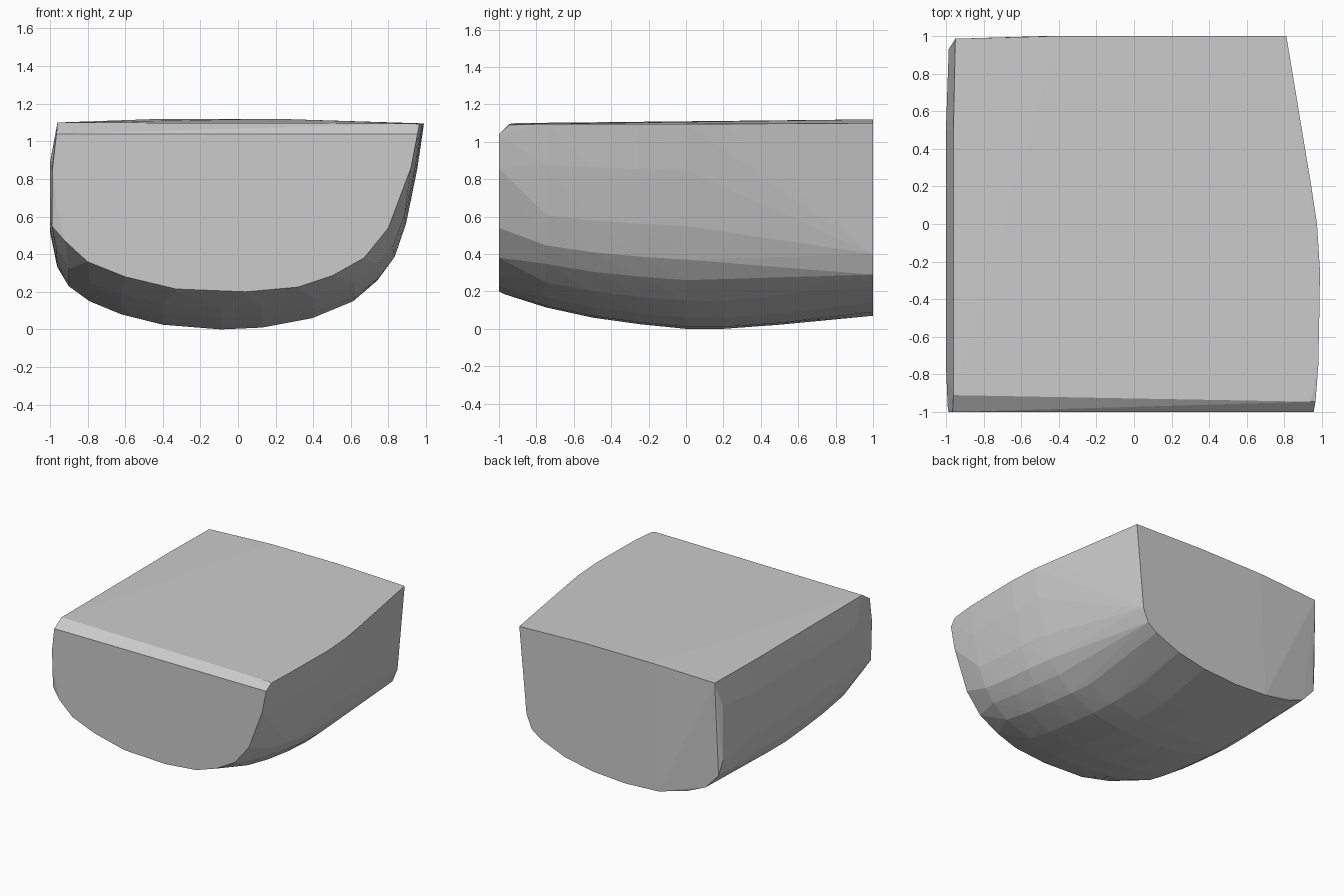
import bpy, bmesh

# Fullest cross-section of the rounded body (x, z), left rim to right rim
PROFILE = [(-0.96, 1.10), (-1.0, 0.86), (-1.0, 0.52), (-0.965, 0.35), (-0.90, 0.23),
           (-0.79, 0.15), (-0.62, 0.08), (-0.40, 0.025), (-0.09, 0.0), (0.13, 0.01),
           (0.40, 0.06), (0.62, 0.15), (0.75, 0.26), (0.83, 0.37), (0.89, 0.55),
           (0.95, 0.85), (0.985, 1.095)]

# Flat front face and flat back face outlines (x, z)
FRONT = [(-0.965, 1.04), (-0.985, 0.86), (-0.97, 0.67), (-0.92, 0.47), (-0.80, 0.36),
         (-0.60, 0.28), (-0.33, 0.215), (0.04, 0.20), (0.32, 0.225), (0.50, 0.285),
         (0.67, 0.38), (0.80, 0.54), (0.92, 0.86), (0.955, 1.04)]
BACK = [(-0.40, 1.12), (0.20, 1.12), (0.81, 1.10), (0.745, 0.40), (0.70, 0.29),
        (0.62, 0.23), (0.40, 0.14), (0.15, 0.09), (-0.15, 0.07), (-0.45, 0.085)]

# Stations along y: (y, scale of right half, scale of left half, lift of the bottom)
STATIONS = [(-0.75, 0.995, 1.0, 0.115), (-0.5, 1.0, 1.0, 0.06), (-0.25, 1.004, 1.0, 0.025),
            (0.0, 0.988, 1.0, 0.0), (0.2, 0.957, 1.0, 0.0), (0.5, 0.905, 1.0, 0.022)]

points = [(x, -1.0, z) for x, z in FRONT] + [(x, 1.0, z) for x, z in BACK]
for y, right, left, lift in STATIONS:
    for x, z in PROFILE:
        points.append((x * (right if x > 0 else left), y, z + lift * (1.1 - z) / 1.1))

# Slightly bevelled front rim, front lower edge and back left corner
points += [(-0.96, -0.91, 1.10), (0.94, -0.945, 1.095), (0.965, -0.945, 1.09),
           (0.04, -0.97, 0.185), (-0.33, -0.97, 0.20), (0.32, -0.97, 0.215),
           (-0.99, -0.98, 0.86), (-0.99, -0.98, 0.55), (-0.95, 0.985, 1.10),
           (-0.985, 0.93, 0.90), (-0.985, 0.93, 0.45), (-0.96, 0.95, 0.33),
           (-0.85, 0.96, 0.21), (-0.70, 0.97, 0.145)]

# Wrap the sections in a faceted convex body
bm = bmesh.new()
for p in points:
    bm.verts.new(p)
hull = bmesh.ops.convex_hull(bm, input=bm.verts[:])
loose = [v for v in bm.verts if not v.link_faces]
bmesh.ops.delete(bm, geom=loose, context='VERTS')
bmesh.ops.recalc_face_normals(bm, faces=bm.faces[:])
mesh = bpy.data.meshes.new("rounded_block")
bm.to_mesh(mesh)
bm.free()

grey = bpy.data.materials.new("light grey")
grey.diffuse_color = (0.6, 0.6, 0.6, 1)
mesh.materials.append(grey)
block = bpy.data.objects.new("rounded_block", mesh)
bpy.context.collection.objects.link(block)
